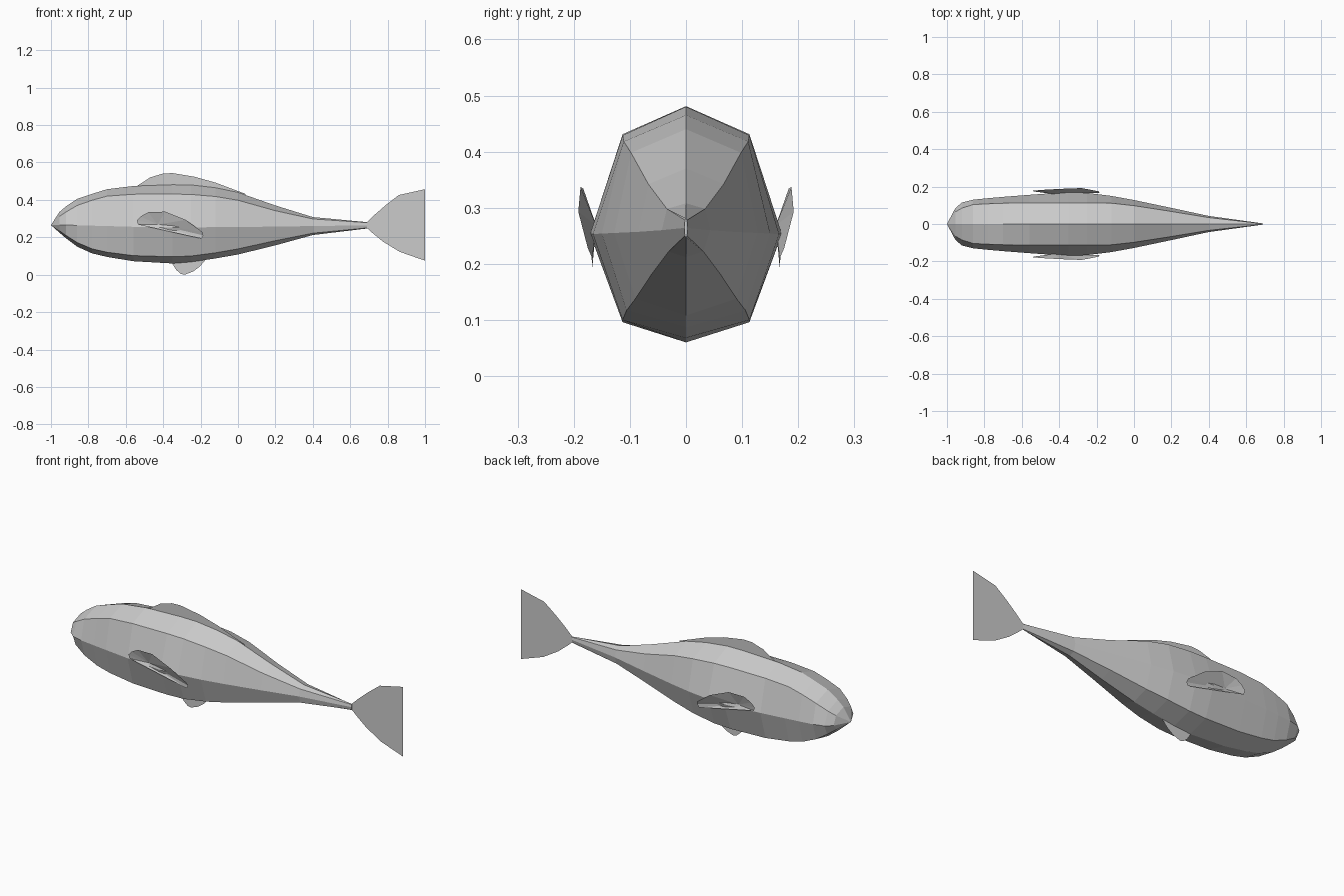
import bpy
import bmesh

cube = bpy.data.objects.get("Cube")
if cube:
    bpy.data.objects.remove(cube, do_unlink=True)

# Single grey for the whole fish
grey = bpy.data.materials.new("fish_grey")
grey.use_nodes = True
colour = (0.6, 0.6, 0.6, 1.0)
grey.diffuse_color = colour
grey.node_tree.nodes["Principled BSDF"].inputs["Base Color"].default_value = colour


def finish(name, bm, solid=False):
    """Turn a bmesh into a named, flat-shaded object."""
    if solid:
        bmesh.ops.recalc_face_normals(bm, faces=bm.faces)
    mesh = bpy.data.meshes.new(name)
    bm.to_mesh(mesh)
    bm.free()
    mesh.materials.append(grey)
    obj = bpy.data.objects.new(name, mesh)
    bpy.context.scene.collection.objects.link(obj)
    return obj


def flat_fin(name, outline):
    """Thin fin in the middle plane from (x, z) points."""
    bm = bmesh.new()
    bm.faces.new([bm.verts.new((x, 0, z)) for x, z in outline])
    bmesh.ops.triangulate(bm, faces=bm.faces[:])
    finish(name, bm)


# Body: eight-sided rings along x
# x, top z, shoulder y, shoulder z, side y, side z, lower y, lower z, bottom z
STATIONS = [
    (-0.955, 0.335, 0.065, 0.312, 0.085, 0.265, 0.060, 0.235, 0.225),
    (-0.92, 0.365, 0.085, 0.335, 0.115, 0.265, 0.092, 0.210, 0.195),
    (-0.86, 0.405, 0.104, 0.370, 0.130, 0.264, 0.102, 0.172, 0.150),
    (-0.78, 0.432, 0.108, 0.398, 0.138, 0.262, 0.106, 0.138, 0.114),
    (-0.70, 0.457, 0.111, 0.420, 0.145, 0.260, 0.109, 0.120, 0.095),
    (-0.56, 0.474, 0.113, 0.430, 0.156, 0.256, 0.112, 0.102, 0.072),
    (-0.35, 0.481, 0.113, 0.431, 0.171, 0.253, 0.113, 0.096, 0.060),
    (-0.25, 0.480, 0.113, 0.429, 0.166, 0.253, 0.113, 0.100, 0.068),
    (-0.12, 0.465, 0.111, 0.418, 0.150, 0.254, 0.106, 0.117, 0.087),
    (0.00, 0.440, 0.098, 0.398, 0.128, 0.255, 0.090, 0.138, 0.108),
    (0.20, 0.370, 0.067, 0.342, 0.086, 0.257, 0.061, 0.182, 0.157),
    (0.40, 0.308, 0.034, 0.298, 0.043, 0.260, 0.031, 0.222, 0.212),
    (0.69, 0.281, 0.002, 0.278, 0.003, 0.264, 0.002, 0.250, 0.247),
]
bm = bmesh.new()
rings = []
for x, top, sy, sz, my, mz, ly, lz, bottom in STATIONS:
    loop = [(0, top), (sy, sz), (my, mz), (ly, lz),
            (0, bottom), (-ly, lz), (-my, mz), (-sy, sz)]
    rings.append([bm.verts.new((x, y, z)) for y, z in loop])
for a, b in zip(rings, rings[1:]):
    for i in range(8):
        j = (i + 1) % 8
        bm.faces.new((a[i], a[j], b[j], b[i]))
# Pointed nose and closed tail root
nose = bm.verts.new((-1.0, 0, 0.265))
for i in range(8):
    bm.faces.new((nose, rings[0][(i + 1) % 8], rings[0][i]))
bm.faces.new(rings[-1])
finish("body", bm, solid=True)

# Middle fins, rooted inside the body
flat_fin("dorsal_fin", [
    (-0.54, 0.474), (-0.47, 0.520), (-0.40, 0.541), (-0.35, 0.543),
    (-0.23, 0.523), (-0.12, 0.492), (0.04, 0.432), (0.04, 0.40), (-0.54, 0.44)])
flat_fin("belly_fin", [
    (-0.36, 0.09), (-0.352, 0.06), (-0.33, 0.025), (-0.305, 0.004), (-0.285, 0.0),
    (-0.24, 0.017), (-0.205, 0.043), (-0.175, 0.078), (-0.18, 0.11)])
flat_fin("tail_fin", [
    (0.69, 0.281), (0.73, 0.320), (0.79, 0.372), (0.86, 0.426), (1.0, 0.457),
    (0.94, 0.392), (0.905, 0.318), (0.892, 0.255), (0.908, 0.180), (0.945, 0.125),
    (1.0, 0.075), (0.865, 0.122), (0.775, 0.177), (0.72, 0.222), (0.69, 0.249)])

# Side fins: folded fans leaning off the flanks
SIDE_FIN = [
    (-0.54, 0.178, 0.290), (-0.52, 0.180, 0.312), (-0.48, 0.183, 0.334),
    (-0.39, 0.188, 0.337), (-0.28, 0.192, 0.293), (-0.19, 0.175, 0.228),
    (-0.185, 0.167, 0.210), (-0.195, 0.167, 0.193), (-0.26, 0.168, 0.207),
    (-0.43, 0.172, 0.245), (-0.535, 0.174, 0.268)]
for side, name in ((1, "right_side_fin"), (-1, "left_side_fin")):
    bm = bmesh.new()
    hub = bm.verts.new((-0.43, side * 0.160, 0.268))
    rim = [bm.verts.new((x, side * y, z)) for x, y, z in SIDE_FIN]
    for a, b in zip(rim, rim[1:] + rim[:1]):
        bm.faces.new((hub, a, b) if side > 0 else (hub, b, a))
    finish(name, bm)
